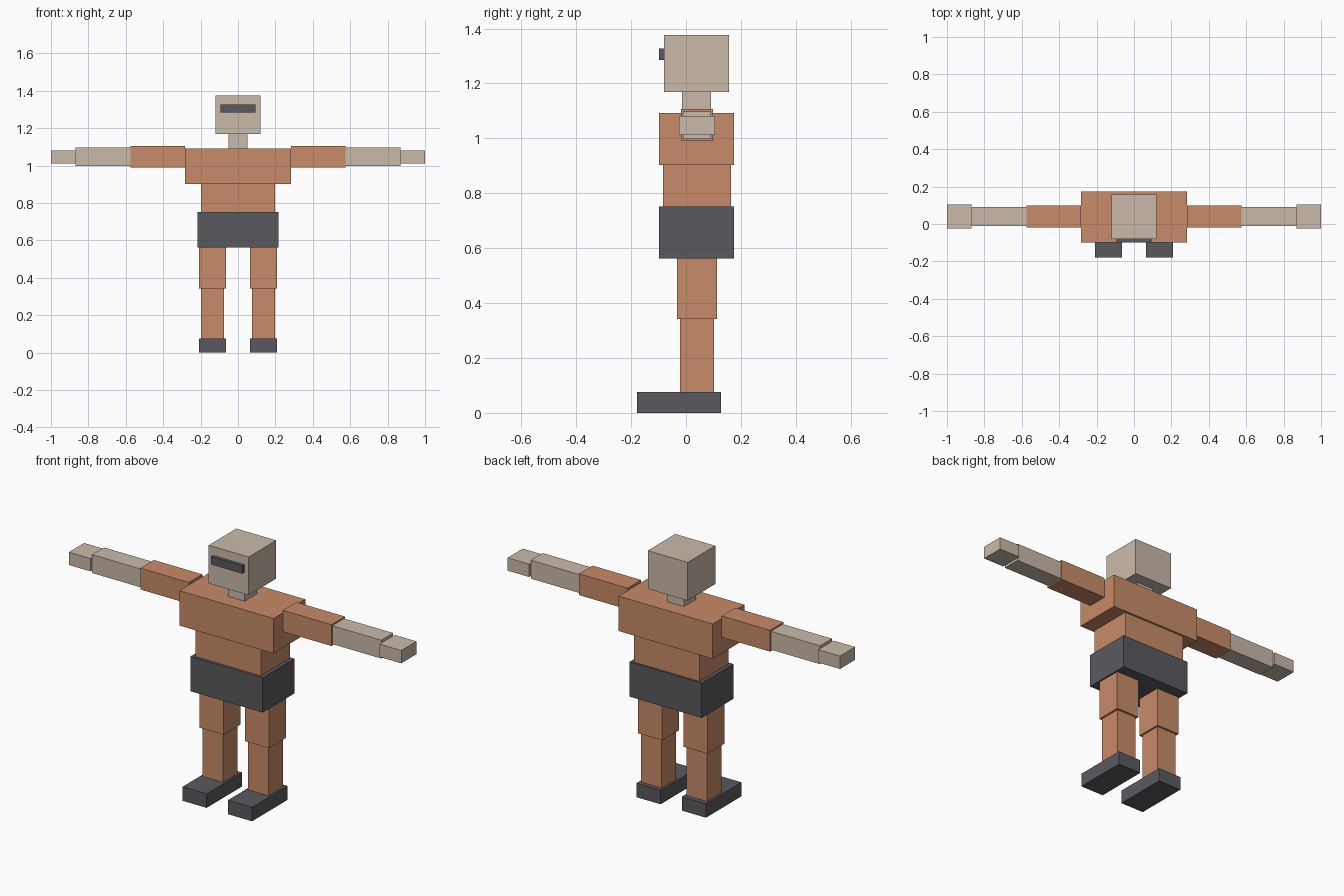
import bpy

if "Cube" in bpy.data.objects:
    bpy.data.objects.remove(bpy.data.objects["Cube"])


def material(name, color):
    m = bpy.data.materials.new(name)
    m.diffuse_color = (*color, 1.0)
    m.use_nodes = True
    m.node_tree.nodes["Principled BSDF"].inputs["Base Color"].default_value = m.diffuse_color
    return m


ORANGE = material("burnt_orange", (0.578, 0.258, 0.138))
BEIGE = material("beige", (0.597, 0.491, 0.402))
DARK = material("dark_grey", (0.102, 0.100, 0.114))


def box(name, mat, x, y, z):
    """Box filling the given (min, max) ranges."""
    ranges = (x, y, z)
    bpy.ops.mesh.primitive_cube_add(size=1)
    ob = bpy.context.object
    ob.name = name
    ob.location = [(a + b) / 2 for a, b in ranges]
    ob.scale = [b - a for a, b in ranges]
    bpy.ops.object.transform_apply(location=False, rotation=False, scale=True)
    ob.data.materials.append(mat)


def pair(name, mat, x, y, z):
    """The same box on both sides of the body."""
    box("left_" + name, mat, x, y, z)
    box("right_" + name, mat, (-x[1], -x[0]), y, z)


# Trunk
box("pelvis", DARK, (-0.217, 0.217), (-0.098, 0.175), (0.563, 0.752))
box("waist", ORANGE, (-0.197, 0.197), (-0.084, 0.164), (0.752, 0.902))
box("chest", ORANGE, (-0.283, 0.283), (-0.098, 0.175), (0.902, 1.092))

# Neck, head and visor
box("neck", BEIGE, (-0.051, 0.051), (-0.015, 0.091), (1.092, 1.168))
box("head", BEIGE, (-0.12, 0.12), (-0.08, 0.157), (1.168, 1.376))
box("visor", DARK, (-0.094, 0.094), (-0.098, -0.08), (1.285, 1.328))

# Arms
pair("upper_arm", ORANGE, (0.283, 0.575), (-0.018, 0.098), (0.990, 1.106))
pair("forearm", BEIGE, (0.575, 0.870), (-0.011, 0.091), (0.998, 1.098))
pair("hand", BEIGE, (0.870, 1.0), (-0.025, 0.105), (1.012, 1.082))

# Legs
pair("thigh", ORANGE, (0.064, 0.209), (-0.033, 0.113), (0.342, 0.563))
pair("shin", ORANGE, (0.075, 0.198), (-0.022, 0.102), (0.076, 0.342))
pair("foot", DARK, (0.064, 0.209), (-0.178, 0.127), (0.0, 0.076))
